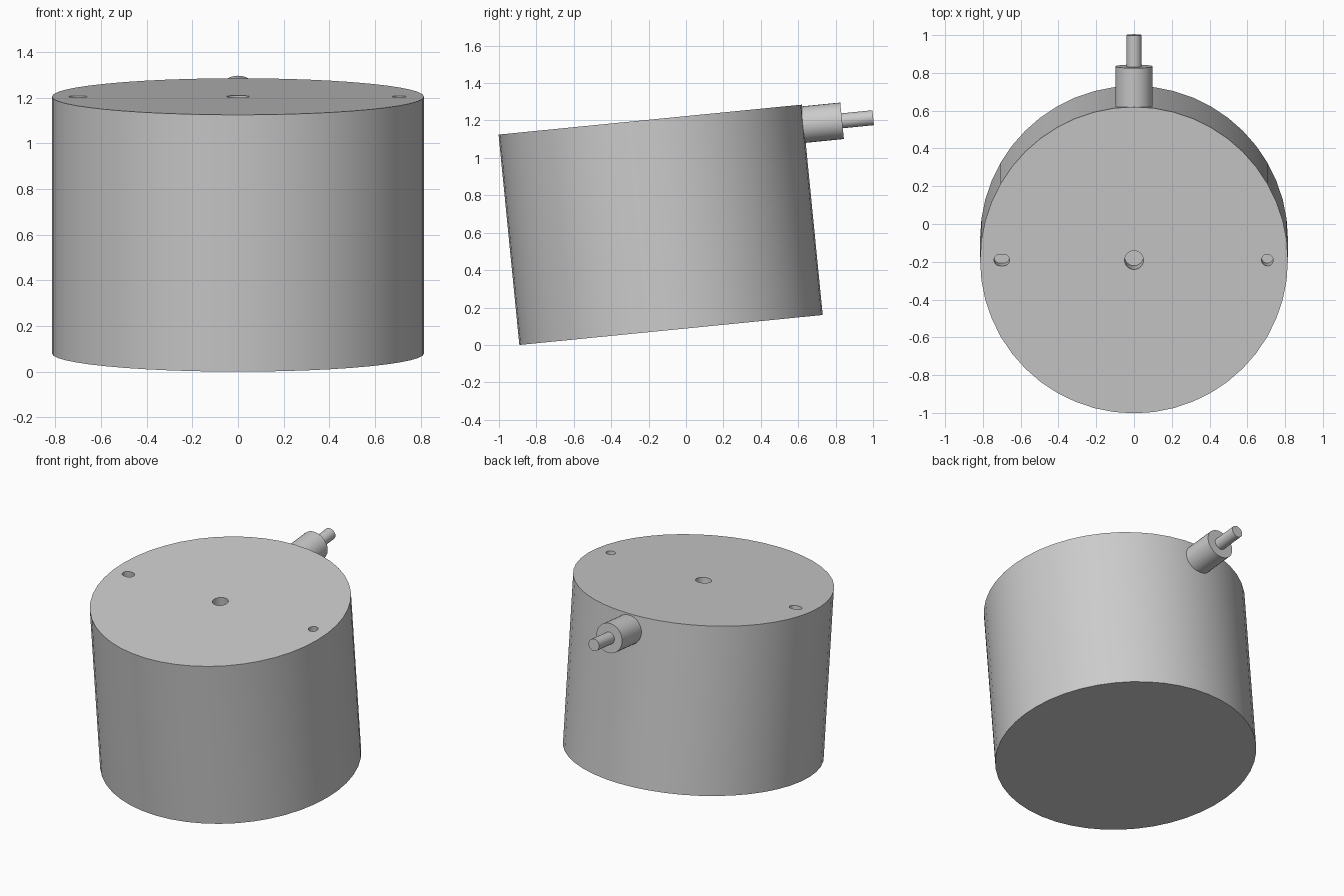
import bpy
import math
from mathutils import Matrix

cube = bpy.data.objects.get("Cube")
if cube:
    bpy.data.objects.remove(cube, do_unlink=True)

# One plain metal colour
GREY = (0.6, 0.6, 0.6, 1)
metal = bpy.data.materials.new("grey metal")
metal.use_nodes = True
metal.diffuse_color = GREY
metal.node_tree.nodes["Principled BSDF"].inputs["Base Color"].default_value = GREY

TILT = math.atan2(0.16, 1.62)
PLACE = Matrix.Translation((0, -0.08, 0.08)) @ Matrix.Rotation(TILT, 4, "X")
RADIUS, HEIGHT = 0.815, 1.13


def cylinder(name, radius, length, centre, sides, along_y=False, stretch=1):
    """Cylinder placed in the tilted frame of the body."""
    bpy.ops.mesh.primitive_cylinder_add(vertices=sides, radius=radius, depth=length)
    obj = bpy.context.object
    obj.name = name
    obj.data.materials.append(metal)
    turn = Matrix.Rotation(-math.pi / 2, 4, "X") if along_y else Matrix.Diagonal((stretch, 1, 1, 1))
    obj.data.transform(PLACE @ Matrix.Translation(centre) @ turn)
    return obj


def slot(name, radius, length, centre, sides, reach):
    """Round cutter widened along x into a slot with rounded ends."""
    bpy.ops.mesh.primitive_cylinder_add(vertices=sides, radius=radius, depth=length)
    obj = bpy.context.object
    obj.name = name
    obj.data.materials.append(metal)
    for v in obj.data.vertices:
        if abs(v.co.x) > 0.001:
            v.co.x += math.copysign(reach, v.co.x)
    obj.data.transform(PLACE @ Matrix.Translation(centre))
    return obj


# Main drum
body = cylinder("body", RADIUS, HEIGHT, (0, 0, HEIGHT / 2), 48)

# Blind holes in the top: centre bore, round locating hole and slot
cutters = [
    cylinder("centre_bore", 0.05, 0.4, (0, 0, HEIGHT), 24),
    cylinder("locating_hole", 0.031, 0.3, (0.706, 0, HEIGHT), 20),
    slot("locating_slot", 0.031, 0.3, (-0.7, 0, HEIGHT), 20, 0.01),
]
for cutter in cutters:
    cutter.hide_render = True
    cut = body.modifiers.new(cutter.name, "BOOLEAN")
    cut.operation = "DIFFERENCE"
    cut.solver = "EXACT"
    cut.object = cutter
    bpy.context.view_layer.objects.active = body
    bpy.ops.object.modifier_apply(modifier=cut.name)
    bpy.data.objects.remove(cutter, do_unlink=True)

# Cable outlet at the back, near the top rim
outlet_z = 1.023
parts = [body]
for name, radius, start, end in (("cable_gland", 0.098, 0.78, 1.02),
                                 ("cable", 0.04, 1.0, 1.187)):
    parts.append(cylinder(name, radius, end - start,
                          (0, (start + end) / 2, outlet_z), 32, along_y=True))

# Smooth walls with crisp rims
for part in parts:
    bpy.ops.object.select_all(action="DESELECT")
    part.select_set(True)
    bpy.context.view_layer.objects.active = part
    bpy.ops.object.shade_smooth_by_angle(angle=math.radians(30))
